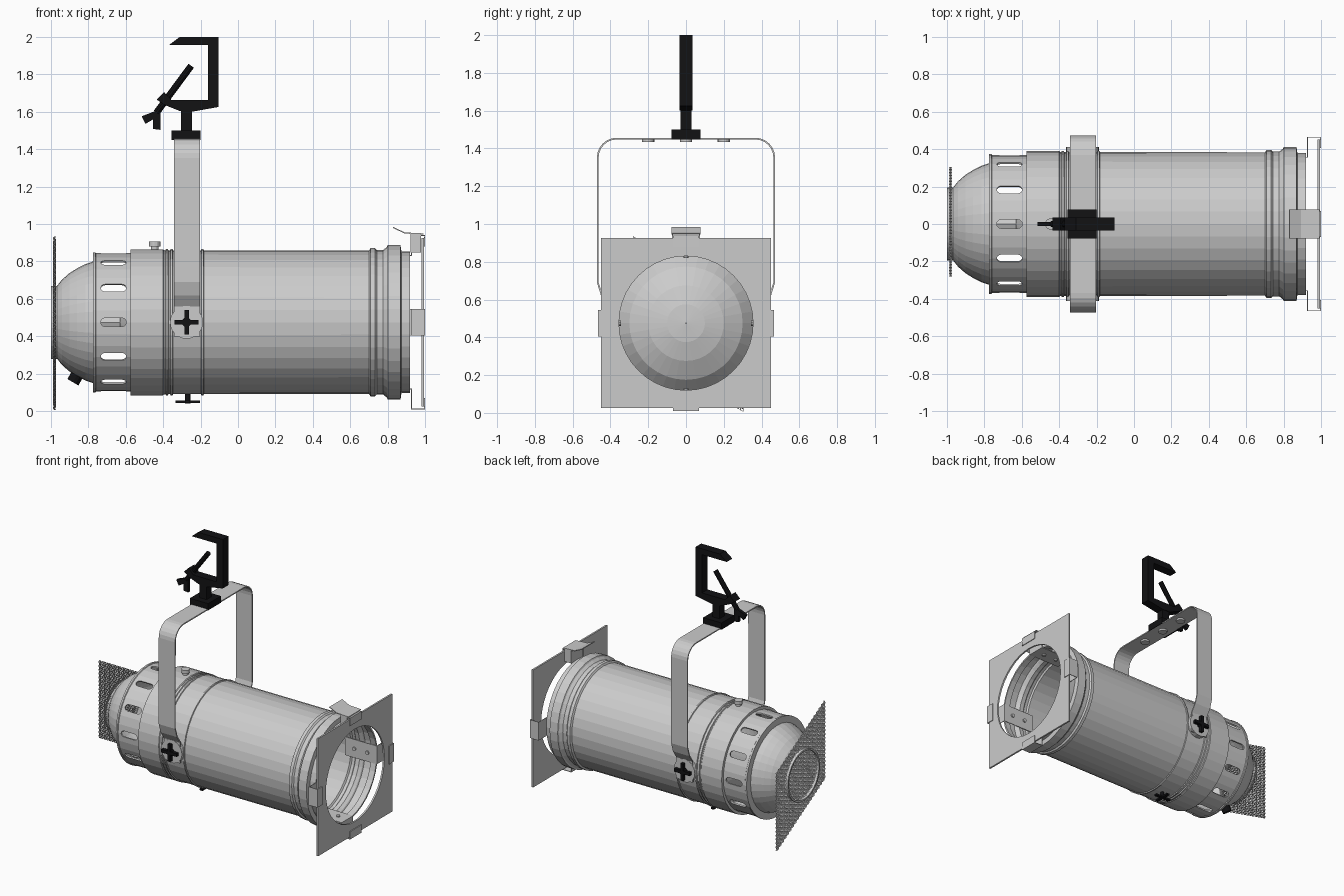
import bpy, bmesh
from math import sin, cos, pi, radians
from mathutils import Vector, Matrix

if "Cube" in bpy.data.objects:
    bpy.data.objects.remove(bpy.data.objects["Cube"])

CZ = 0.475          # height of the lantern axis
SEG = 36
black = bpy.data.materials.new("black_metal")
black.diffuse_color = (0.006, 0.006, 0.007, 1)
black.use_nodes = True
black.node_tree.nodes["Principled BSDF"].inputs["Base Color"].default_value = black.diffuse_color


def finish(name, bm, mat=None):
    bmesh.ops.recalc_face_normals(bm, faces=bm.faces)
    me = bpy.data.meshes.new(name)
    bm.to_mesh(me)
    bm.free()
    ob = bpy.data.objects.new(name, me)
    bpy.context.collection.objects.link(ob)
    if mat:
        me.materials.append(mat)
    return ob


def lathe(name, profile, closed=True, mat=None):
    """Revolve (x, r) points around the lantern axis."""
    bm = bmesh.new()
    rows = [[bm.verts.new((x, r * sin(2 * pi * i / SEG), CZ + r * cos(2 * pi * i / SEG)))
             for i in range(SEG)] for x, r in profile]
    for k in range(len(rows) - (0 if closed else 1)):
        a, b = rows[k], rows[(k + 1) % len(rows)]
        for i in range(SEG):
            j = (i + 1) % SEG
            bm.faces.new((a[i], a[j], b[j], b[i]))
    return finish(name, bm, mat)


def shell(outer, t):
    return outer + [(x, r - t) for x, r in reversed(outer)]


def place(axis, p, h):
    return {'x': (h, p[0], p[1]), 'y': (p[0], h, p[1]), 'z': (p[0], p[1], h)}[axis]


def prism(name, axis, pts, lo, hi, mat=None):
    """Extrude a 2D outline along an axis."""
    bm = bmesh.new()
    a = [bm.verts.new(place(axis, p, lo)) for p in pts]
    b = [bm.verts.new(place(axis, p, hi)) for p in pts]
    bm.faces.new(a)
    bm.faces.new(b)
    for i in range(len(pts)):
        j = (i + 1) % len(pts)
        bm.faces.new((a[i], a[j], b[j], b[i]))
    return finish(name, bm, mat)


def rect(cx, cy, w, h):
    return [(cx - w / 2, cy - h / 2), (cx + w / 2, cy - h / 2),
            (cx + w / 2, cy + h / 2), (cx - w / 2, cy + h / 2)]


def rod(name, p0, p1, r, seg=16, mat=None):
    p0, p1 = Vector(p0), Vector(p1)
    d = p1 - p0
    m = Matrix.Translation((p0 + p1) / 2) @ d.to_track_quat('Z', 'Y').to_matrix().to_4x4()
    bm = bmesh.new()
    bmesh.ops.create_cone(bm, cap_ends=True, segments=seg, radius1=r, radius2=r,
                          depth=d.length, matrix=m)
    return finish(name, bm, mat)


def ribbon(name, axis, path, lo, hi, t, m=None):
    """Bent sheet metal strip: open path extruded along an axis."""
    bm = bmesh.new()
    rows = [[bm.verts.new(place(axis, p, h)) for h in (lo, hi)] for p in path]
    for a, b in zip(rows, rows[1:]):
        bm.faces.new((a[0], a[1], b[1], b[0]))
    if m:
        bm.transform(m)
    ob = finish(name, bm)
    s = ob.modifiers.new("thickness", 'SOLIDIFY')
    s.thickness, s.offset = t, 0
    return ob


# Rear dome with its rim
lathe("rear_dome", shell([(-0.97, 0.19), (-0.94, 0.228), (-0.90, 0.263), (-0.86, 0.288),
                          (-0.815, 0.311), (-0.765, 0.328)], 0.01))
lathe("dome_rim", [(-1.0, 0.182), (-0.965, 0.182), (-0.965, 0.195), (-1.0, 0.195)])

# Vent ring with twelve slots
vent = lathe("vent_ring", [(-0.775, 0.315), (-0.775, 0.374), (-0.762, 0.374), (-0.758, 0.369),
                           (-0.57, 0.369), (-0.57, 0.358), (-0.765, 0.358), (-0.765, 0.315)])
bm = bmesh.new()
slot = [(-0.62 + 0.023 * cos(a), 0.023 * sin(a)) for a in [radians(-90 + 30 * i) for i in range(7)]]
slot += [(-1.33 - x, -y) for x, y in slot]
for k in range(12):
    rot = Matrix.Translation((0, 0, CZ)) @ Matrix.Rotation(k * pi / 6, 4, 'X')
    a, b = [[bm.verts.new(rot @ Vector((x, y, h))) for x, y in slot] for h in (0.33, 0.42)]
    bm.faces.new(a)
    bm.faces.new(b)
    for i in range(len(slot)):
        j = (i + 1) % len(slot)
        bm.faces.new((a[i], a[j], b[j], b[i]))
cutter = finish("slot_cutter", bm)
cutter.hide_render = True
cutter.hide_viewport = True
mod = vent.modifiers.new("slots", 'BOOLEAN')
mod.object, mod.operation, mod.solver = cutter, 'DIFFERENCE', 'EXACT'

# Main barrel: collars, beads, flared front lip
barrel = [(-0.575, 0.355), (-0.575, 0.39), (-0.40, 0.39), (-0.395, 0.385)]
for bx in (-0.38, -0.355, -0.19):
    barrel += [(bx - 0.008, 0.384), (bx - 0.005, 0.391), (bx + 0.005, 0.391), (bx + 0.008, 0.384)]
barrel += [(0.70, 0.383), (0.708, 0.396), (0.732, 0.396), (0.742, 0.386), (0.775, 0.386),
           (0.795, 0.402), (0.80, 0.412), (0.868, 0.412), (0.873, 0.378), (0.92, 0.378)]
lathe("barrel", barrel + [(x, r - 0.012) for x, r in reversed(barrel[2:])])

# Lamp inside the barrel and its connector
lathe("lamp", [(-0.63, 0.002), (-0.63, 0.05), (-0.59, 0.14), (-0.51, 0.26), (-0.42, 0.33),
               (-0.36, 0.368), (-0.33, 0.368), (-0.26, 0.30), (-0.21, 0.2), (-0.185, 0.1),
               (-0.178, 0.002)], closed=False)
rod("lamp_connector", (-0.76, 0, CZ), (-0.625, 0, CZ), 0.04, 8)

# Rear wire gauze: sheared woven panel
bm = bmesh.new()
NY, NZ = 38, 40
g = [[bm.verts.new((-0.98 + 0.004 * (-1) ** (i + j), -0.28 + 0.585 * i / NY,
                    0.34 - 0.335 * i / NY + 0.595 * j / NZ)) for j in range(NZ + 1)]
     for i in range(NY + 1)]
for i in range(NY):
    for j in range(NZ):
        bm.faces.new((g[i][j], g[i + 1][j], g[i + 1][j + 1], g[i][j + 1]))
gauze = finish("wire_gauze", bm)
w = gauze.modifiers.new("wires", 'WIREFRAME')
w.thickness, w.use_even_offset = 0.009, False

# Square colour frame with round opening
bm = bmesh.new()
N, H = 40, 0.45
ring = []
for i in range(N):
    c, s = cos(2 * pi * i / N), sin(2 * pi * i / N)
    k = H / max(abs(c), abs(s))
    ring.append((bm.verts.new((0.987, 0.355 * c, CZ + 0.355 * s)),
                 bm.verts.new((0.987, k * c, CZ + k * s))))
for i in range(N):
    a, b = ring[i], ring[(i + 1) % N]
    bm.faces.new((a[0], a[1], b[1], b[0]))
frame = finish("colour_frame", bm)
s = frame.modifiers.new("thickness", 'SOLIDIFY')
s.thickness, s.offset = 0.013, 0

# Four frame clips with rivets
for k in range(4):
    m = Matrix.Translation((0, 0, CZ)) @ Matrix.Rotation(k * pi / 2, 4, 'X')
    ribbon(f"frame_clip_{k}", 'y', [(0.66, 0.357), (0.926, 0.357), (0.926, 0.463),
                                    (0.997, 0.463), (0.997, 0.405)], -0.07, 0.07, 0.006, m)
    for x in (0.74, 0.85):
        rod(f"clip_rivet_{k}", m @ Vector((x, 0, 0.345)), m @ Vector((x, 0, 0.36)), 0.014, 10)
for y in (-0.072, 0.072):
    prism("top_clip_cheek", 'y', rect(0.95, 0.898, 0.055, 0.1), y - 0.003, y + 0.003)
ribbon("top_clip_spring", 'y', [(0.828, 0.982), (0.89, 0.952), (0.99, 0.947)], -0.077, 0.077, 0.006)

# Yoke strap
half = [(0.405, 0.40), (0.405, 0.56), (0.445, 0.62), (0.467, 0.69)]
half += [(0.367 + 0.1 * cos(radians(a)), 1.352 + 0.1 * sin(radians(a))) for a in range(0, 91, 15)]
ribbon("yoke", 'x', half + [(-y, z) for y, z in reversed(half)], -0.342, -0.204, 0.009)
for y in (-0.2, 0, 0.2):
    rod("yoke_grommet", (-0.273, y, 1.434), (-0.273, y, 1.452), 0.032)

# Pivot discs and cross knobs on both sides, lower knob and top screw
PX = -0.275
for s in (-1, 1):
    rod("pivot_disc", (PX, s * 0.375, CZ), (PX, s * 0.412, CZ), 0.088, 24)
    rod("knob_stem", (PX, s * 0.40, CZ), (PX, s * 0.44, CZ), 0.025, 12, black)
    for w, h in ((0.13, 0.024), (0.024, 0.13)):
        prism("knob_arm", 'y', rect(PX, CZ, w, h), s * 0.42, s * 0.445, black)
rod("lower_knob_stem", (-0.268, 0, 0.042), (-0.268, 0, 0.1), 0.014, 12, black)
for w, h in ((0.13, 0.024), (0.024, 0.13)):
    prism("lower_knob_arm", 'z', rect(-0.268, 0, w, h), 0.044, 0.057, black)
rod("top_screw_stem", (-0.445, 0, 0.855), (-0.445, 0, 0.885), 0.02)
rod("top_screw_head", (-0.445, 0, 0.88), (-0.445, 0, 0.906), 0.03)

# Cable gland under the dome
rod("cable_gland", (-0.85, 0, 0.21), (-0.882, 0, 0.155), 0.034, 12, black)

# Hook clamp
prism("clamp_base", 'z', rect(-0.277, 0, 0.155, 0.154), 1.448, 1.50, black)
prism("clamp_stem", 'z', rect(-0.275, 0, 0.06, 0.06), 1.49, 1.62, black)
prism("clamp_hook", 'y', [(-0.37, 1.955), (-0.31, 2.0), (-0.105, 2.0), (-0.105, 1.625),
                          (-0.245, 1.60), (-0.31, 1.603), (-0.39, 1.635), (-0.435, 1.665),
                          (-0.395, 1.705), (-0.355, 1.662), (-0.16, 1.662), (-0.16, 1.955)],
      -0.034, 0.034, black)
rod("clamp_screw", (-0.25, 0, 1.845), (-0.435, 0, 1.595), 0.018, 10, black)
prism("clamp_wing_upper", 'y', [(-0.515, 1.575), (-0.425, 1.61), (-0.415, 1.58), (-0.495, 1.535)],
      -0.012, 0.012, black)
prism("clamp_wing_lower", 'y', [(-0.455, 1.585), (-0.415, 1.605), (-0.415, 1.503), (-0.455, 1.508)],
      -0.012, 0.012, black)
